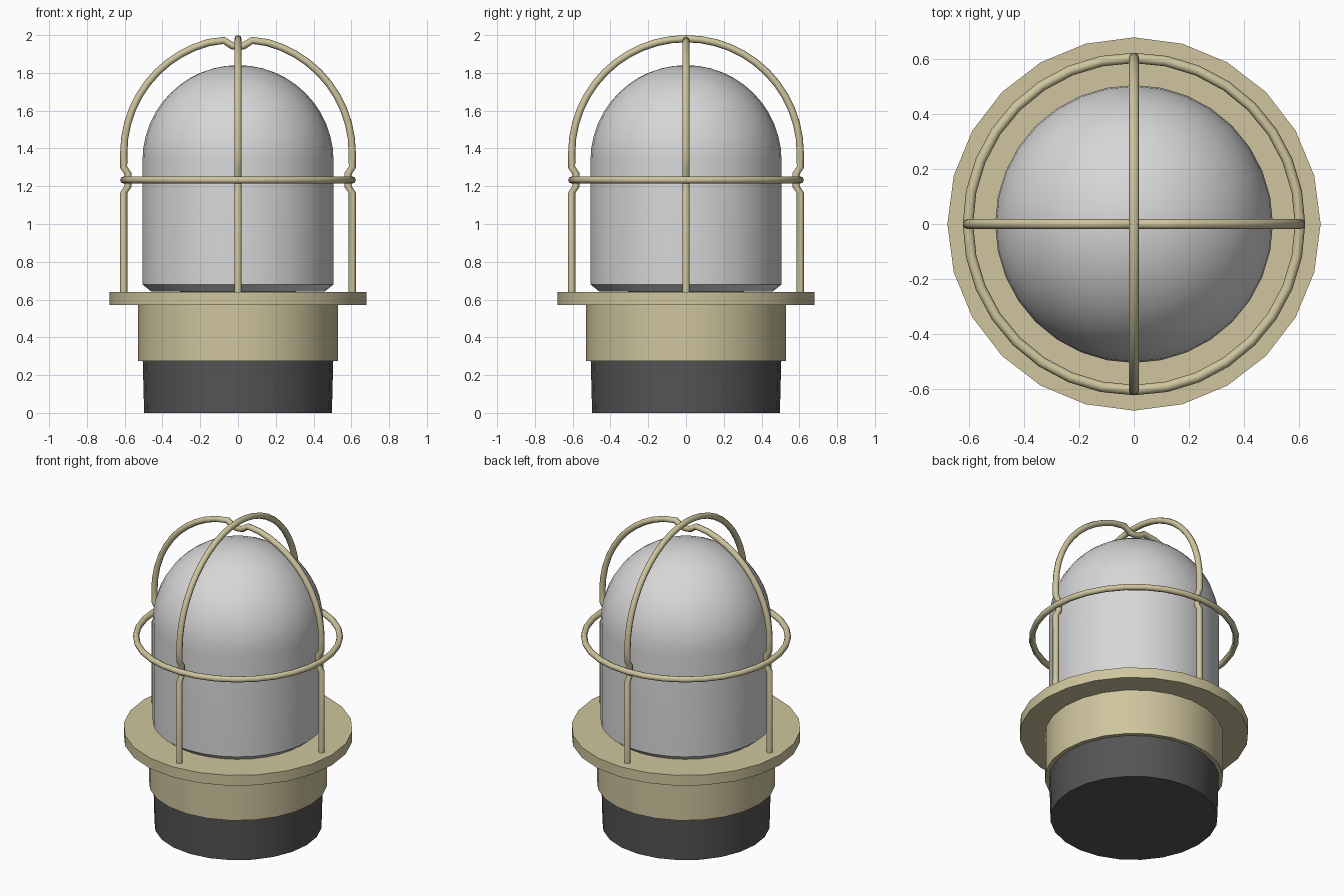
import bpy
import bmesh
from math import sin, cos, pi, radians
from mathutils import Vector

cube = bpy.data.objects.get("Cube")
if cube:
    bpy.data.objects.remove(cube)


def material(name, rgb):
    mat = bpy.data.materials.new(name)
    mat.use_nodes = True
    color = (*rgb, 1.0)
    mat.diffuse_color = color
    mat.node_tree.nodes["Principled BSDF"].inputs["Base Color"].default_value = color
    return mat


BRASS = material("pale brass", (0.62, 0.56, 0.34))
GLASS = material("frosted glass", (0.68, 0.68, 0.68))
RUBBER = material("dark grey", (0.09, 0.09, 0.09))


def finish(name, bm, mat, angle=35):
    bmesh.ops.remove_doubles(bm, verts=bm.verts, dist=0.0001)
    bmesh.ops.recalc_face_normals(bm, faces=bm.faces)
    mesh = bpy.data.meshes.new(name)
    bm.to_mesh(mesh)
    bm.free()
    mesh.materials.append(mat)
    obj = bpy.data.objects.new(name, mesh)
    bpy.context.collection.objects.link(obj)
    bpy.ops.object.select_all(action="DESELECT")
    obj.select_set(True)
    bpy.context.view_layer.objects.active = obj
    bpy.ops.object.shade_smooth_by_angle(angle=radians(angle))
    return obj


def lathe(name, profile, mat, sides=24):
    """Spin a list of (radius, height) points around z."""
    bm = bmesh.new()
    verts = [bm.verts.new((r, 0, z)) for r, z in profile]
    edges = [bm.edges.new(pair) for pair in zip(verts, verts[1:])]
    bmesh.ops.spin(bm, geom=verts + edges, axis=(0, 0, 1), cent=(0, 0, 0),
                   angle=2 * pi, steps=sides, use_merge=True)
    return finish(name, bm, mat)


def wire(name, points, side, mat, radius=0.019, sides=8, closed=False):
    """Sweep a round section along a planar path; side is the plane normal."""
    bm = bmesh.new()
    n = len(points)
    rings = []
    for i, p in enumerate(points):
        after = points[(i + 1) % n] if closed else points[min(i + 1, n - 1)]
        before = points[i - 1] if closed else points[max(i - 1, 0)]
        out = (after - before).normalized().cross(side)
        rings.append([bm.verts.new(p + radius * (cos(a) * out + sin(a) * side))
                      for a in (2 * pi * k / sides for k in range(sides))])
    pairs = list(zip(rings, rings[1:]))
    if closed:
        pairs.append((rings[-1], rings[0]))
    else:
        bm.faces.new(rings[0])
        bm.faces.new(rings[-1])
    for a, b in pairs:
        for k in range(sides):
            j = (k + 1) % sides
            bm.faces.new((a[k], a[j], b[j], b[k]))
    return finish(name, bm, mat, 50)


# Lamp body
lathe("base", [(0, 0), (0.497, 0), (0.505, 0.3), (0, 0.3)], RUBBER)
lathe("collar", [(0, 0.275), (0.53, 0.275), (0.53, 0.58), (0, 0.58)], BRASS)
lathe("flange", [(0, 0.572), (0.68, 0.572), (0.68, 0.64), (0, 0.64)], BRASS)

# Domed glass with a chamfered foot
DOME_Z, DOME_R = 1.335, 0.506
dome = [(DOME_R * cos(a), DOME_Z + DOME_R * sin(a))
        for a in (pi / 2 * i / 12 for i in range(13))]
dome[-1] = (0, DOME_Z + DOME_R)
lathe("glass_dome", [(0, 0.638), (0.46, 0.643), (0.506, 0.68)] + dome, GLASS, 32)

# Cage hoops: straight legs, a jog inside the ring, then a half circle
CAGE_R, ARC_Z = 0.605, 1.376
leg = [(CAGE_R, 0.63), (CAGE_R, 1.165), (0.582, 1.2), (0.582, 1.265), (CAGE_R, 1.3)]


def hoop(name, across, dip):
    arc = [(CAGE_R * cos(a), ARC_Z + CAGE_R * sin(a))
           for a in (pi / 2 * i / 12 for i in range(12))]
    if dip:
        # bend beneath the other hoop at the crown
        half = leg + arc[:-1] + [(0.075, 1.972), (0.03, 1.943)]
        crown = [(0, 1.94)]
    else:
        half, crown = leg + arc, [(0, ARC_Z + CAGE_R)]
    path = half + crown + [(-r, z) for r, z in reversed(half)]
    points = [across * r + Vector((0, 0, z)) for r, z in path]
    wire(name, points, across.cross(Vector((0, 0, 1))), BRASS)


hoop("cage_hoop_upper", Vector((0, 1, 0)), False)
hoop("cage_hoop_lower", Vector((1, 0, 0)), True)

# Horizontal cage ring
ring = [Vector((CAGE_R * cos(a), CAGE_R * sin(a), 1.233))
        for a in (2 * pi * i / 32 for i in range(32))]
wire("cage_ring", ring, Vector((0, 0, 1)), BRASS, closed=True)
